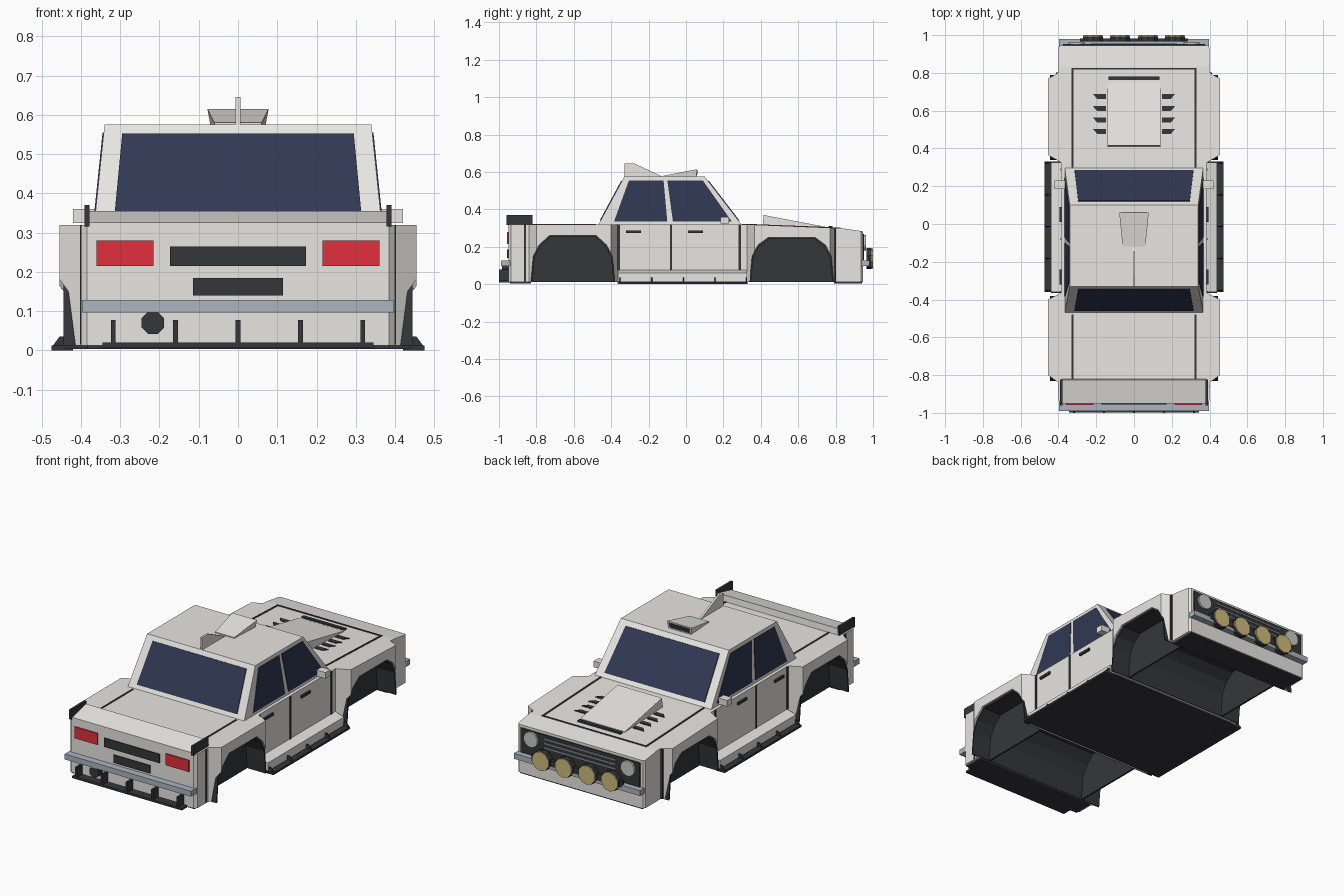
import bpy, bmesh, math
from mathutils import Vector

if "Cube" in bpy.data.objects:
    bpy.data.objects.remove(bpy.data.objects["Cube"])


def mat(name, *rgb):
    m = bpy.data.materials.new(name)
    m.diffuse_color = (*rgb, 1)
    m.use_nodes = True
    m.node_tree.nodes["Principled BSDF"].inputs["Base Color"].default_value = m.diffuse_color
    return m


WHITE = mat("paint", 0.80, 0.79, 0.76)
BLACK = mat("trim", 0.035, 0.037, 0.042)
GLASS = mat("glass", 0.03, 0.04, 0.085)
RED = mat("tail_red", 0.75, 0.03, 0.045)
CHROME = mat("bumper_metal", 0.42, 0.46, 0.52)
AMBER = mat("lamp_yellow", 0.62, 0.5, 0.2)
SILVER = mat("headlight_glass", 0.6, 0.6, 0.56)


def finish(name, bm, m, mirror=False):
    bmesh.ops.recalc_face_normals(bm, faces=bm.faces)
    me = bpy.data.meshes.new(name)
    bm.to_mesh(me)
    bm.free()
    me.materials.append(m)
    ob = bpy.data.objects.new(name, me)
    bpy.context.collection.objects.link(ob)
    if mirror:
        ob.modifiers.new("mirror", 'MIRROR')
    return ob


def slab_mesh(pts, vec):
    bm = bmesh.new()
    f = bm.faces.new([bm.verts.new(p) for p in pts])
    r = bmesh.ops.extrude_face_region(bm, geom=[f], use_keep_orig=True)
    bmesh.ops.translate(bm, vec=vec, verts=[v for v in r["geom"] if isinstance(v, bmesh.types.BMVert)])
    return bm


def slab(name, pts, vec, m, mirror=False):
    return finish(name, slab_mesh(pts, vec), m, mirror)


def box(name, x0, x1, y0, y1, z0, z1, m, mirror=False):
    return slab(name, [(x0, y0, z0), (x1, y0, z0), (x1, y1, z0), (x0, y1, z0)], (0, 0, z1 - z0), m, mirror)


def side_prism(name, yz, x0, x1, m, mirror=False):
    return slab(name, [(x0, y, z) for y, z in yz], (x1 - x0, 0, 0), m, mirror)


def disc(name, x, y0, y1, z, r, n, m, mirror=False):
    a = [2 * math.pi * (i + 0.5) / n for i in range(n)]
    return slab(name, [(x + r * math.cos(t), y0, z + r * math.sin(t)) for t in a], (0, y1 - y0, 0), m, mirror)


def hull(name, pts, m):
    bm = bmesh.new()
    for p in pts:
        bm.verts.new(p)
    bmesh.ops.convex_hull(bm, input=bm.verts)
    bmesh.ops.dissolve_limit(bm, angle_limit=0.01, verts=bm.verts, edges=bm.edges)
    return finish(name, bm, m)


def hood(y):
    return 0.32 - max(0, y - 0.32) * 0.04


# Lower body: plan outline extruded, then hood and nose sliced to slope
half = [(0.385, -0.95), (0.40, -0.935), (0.40, -0.84), (0.455, -0.80), (0.455, -0.40), (0.385, -0.365),
        (0.385, 0.325), (0.455, 0.365), (0.455, 0.77), (0.40, 0.80), (0.40, 0.935), (0.39, 0.945)]
plan = half + [(-x, y) for x, y in reversed(half)]
bm = slab_mesh([(x, y, 0.012) for x, y in plan], (0, 0, 0.308))
for y, z, slope in ((0.345, 0.319, 0.04), (0.83, 0.30, 0.15)):
    bmesh.ops.bisect_plane(bm, geom=bm.verts[:] + bm.edges[:] + bm.faces[:], plane_co=(0, y, z),
                           plane_no=Vector((0, slope, 1)), clear_outer=True)
    bmesh.ops.holes_fill(bm, edges=bm.edges[:])
body = finish("lower_body", bm, WHITE)

# Wheel arches: tunnels cut through the body, with dark liners and inner walls
for label, c, top in (("rear", -0.605, 0.26), ("front", 0.565, 0.25)):
    def arch(k, base):
        return [(c + s * k, z) for s, z in ((-0.225, base), (-0.212, 0.15), (-0.18, 0.21), (-0.125, top))] + \
               [(c + s * k, z) for s, z in ((0.125, top), (0.18, 0.21), (0.212, 0.15), (0.225, base))]
    cutter = side_prism("arch_cutter", arch(1, -0.05), -0.6, 0.6, BLACK)
    cutter.hide_render = True
    mod = body.modifiers.new("arch", 'BOOLEAN')
    mod.operation, mod.solver, mod.object = 'DIFFERENCE', 'EXACT', cutter
    bpy.context.view_layer.update()
    me = bpy.data.meshes.new_from_object(body.evaluated_get(bpy.context.evaluated_depsgraph_get()))
    body.modifiers.clear()
    body.data = me
    bpy.data.objects.remove(cutter)
    inner = [(y, z - 0.008 if z > 0.1 else z) for y, z in arch(0.965, 0.012)]
    side_prism(label + "_wheel_well", arch(1, 0.012) + inner[::-1], -0.445, 0.445, BLACK)
    side_prism(label + "_well_wall", inner, 0.32, 0.33, BLACK, True)

# Underside and sills
box("floor_pan", -0.44, 0.44, -0.365, 0.33, 0.004, 0.014, BLACK)
box("rear_undertray", -0.385, 0.385, -0.94, -0.83, 0.004, 0.014, BLACK)
box("front_undertray", -0.385, 0.385, 0.79, 0.94, 0.004, 0.014, BLACK)
slab("sill", [(0.38, -0.36, 0.014), (0.44, -0.36, 0.014), (0.44, -0.36, 0.06), (0.38, -0.36, 0.078)],
     (0, 0.685, 0), WHITE, True)
box("side_skirt", 0.42, 0.475, -0.36, 0.33, 0, 0.012, BLACK, True)
for i in range(5):
    y = -0.355 + i * 0.169
    slab("skirt_gusset", [(0.44, y, 0.01), (0.473, y, 0.01), (0.455, y, 0.035), (0.44, y, 0.035)],
         (0, 0.006, 0), BLACK, True)

# Cabin and glass
hull("cabin", [(s * x, y, z) for s in (-1, 1) for x, y, z in
               ((0.367, -0.47, 0.315), (0.367, 0.30, 0.315), (0.34, -0.33, 0.575), (0.34, 0.10, 0.575))], WHITE)


def side_x(z):
    return 0.367 - (z - 0.315) * 0.027 / 0.26


for nm, yz in (("rear_door_glass", [(-0.385, 0.335), (-0.10, 0.335), (-0.12, 0.555), (-0.305, 0.555)]),
               ("front_door_glass", [(-0.07, 0.335), (0.245, 0.335), (0.09, 0.555), (-0.10, 0.555)])):
    slab(nm, [(side_x(z) - 0.002, y, z) for y, z in yz], (0.005, 0, 0), GLASS, True)
for nm, y0, y1, d in (("rear_window", -0.47, -0.33, -1), ("windscreen", 0.30, 0.10, 1)):
    slab(nm, [(x, y0 + (y1 - y0) * (z - 0.315) / 0.26 - d * 0.002, z) for x, z in
              ((-0.315, 0.34), (0.315, 0.34), (0.295, 0.55), (-0.295, 0.55))], (0, d * 0.006, 0.002), GLASS)
box("mirror", 0.35, 0.42, 0.185, 0.23, 0.325, 0.36, WHITE, True)

# Roof intake and fin
hull("roof_intake", [(s * x, y, z) for s in (-1, 1) for x, y, z in
                     ((0.07, 0.055, 0.572), (0.078, 0.06, 0.615), (0.06, -0.12, 0.572), (0.06, -0.12, 0.58))], WHITE)
slab("intake_mouth", [(-0.06, 0.054, 0.582), (0.06, 0.054, 0.582), (0.066, 0.058, 0.607), (-0.066, 0.058, 0.607)],
     (0, 0.005, 0), BLACK)
side_prism("roof_fin", [(-0.33, 0.57), (-0.33, 0.645), (-0.275, 0.645), (-0.125, 0.575), (-0.125, 0.57)],
           -0.006, 0.006, WHITE)

# Bonnet: raised scoop, vents, shut lines
side_prism("bonnet_scoop", [(0.41, 0.31), (0.415, 0.37), (0.75, 0.306), (0.75, 0.295)], -0.14, 0.14, WHITE)
box("bonnet_slot", -0.135, 0.135, 0.763, 0.782, 0.29, 0.31, BLACK)
for y in (0.49, 0.55, 0.61, 0.675):
    z = hood(y) - 0.01
    slab("louvre", [(0.148, y - 0.013, z), (0.195, y - 0.013, z), (0.218, y + 0.014, z), (0.148, y + 0.014, z)],
         (0, 0, 0.014), BLACK, True)
side_prism("bonnet_seam", [(0.30, 0.31), (0.30, 0.323), (0.32, 0.323), (0.825, 0.303), (0.825, 0.29)],
           0.32, 0.33, BLACK, True)
box("bonnet_front_seam", -0.33, 0.33, 0.817, 0.827, 0.29, 0.303, BLACK)
box("boot_seam", 0.32, 0.33, -0.82, -0.48, 0.31, 0.323, BLACK, True)

# Door seams, handles and quarter panel seams
for y in (-0.36, -0.08, 0.288):
    box("door_seam", 0.38, 0.388, y - 0.006, y + 0.006, 0.075, 0.319, BLACK, True)
for y in (-0.28, 0.05):
    box("door_handle", 0.38, 0.395, y - 0.04, y + 0.04, 0.273, 0.287, BLACK, True)
box("rear_quarter_seam", 0.39, 0.403, -0.865, -0.855, 0.015, 0.319, BLACK, True)
box("front_quarter_seam", 0.39, 0.413, 0.793, 0.801, 0.015, 0.297, BLACK, True)

# Rear spoiler with end plates
side_prism("spoiler", [(-0.82, 0.315), (-0.825, 0.355), (-0.95, 0.326), (-0.95, 0.315)], -0.38, 0.38, WHITE)
box("spoiler_end_plate", 0.378, 0.391, -0.96, -0.822, 0.316, 0.371, BLACK, True)

# Rear face
box("tail_light", 0.215, 0.36, -0.957, -0.945, 0.215, 0.28, RED, True)
box("rear_vent", -0.173, 0.173, -0.956, -0.945, 0.215, 0.265, BLACK)
box("rear_plate_recess", -0.115, 0.115, -0.956, -0.945, 0.14, 0.185, BLACK)
box("rear_bumper", -0.397, 0.397, -0.99, -0.94, 0.097, 0.128, CHROME)
disc("exhaust", -0.217, -0.985, -0.94, 0.07, 0.031, 8, BLACK)
box("diffuser", -0.345, 0.345, -0.998, -0.90, 0.008, 0.02, BLACK)
for i in range(-2, 3):
    x = i * 0.159
    box("diffuser_fin", x - 0.006, x + 0.006, -1.0, -0.94, 0.01, 0.078, BLACK)

# Front face
box("grille", -0.375, 0.375, 0.94, 0.952, 0.13, 0.268, BLACK)
for z in (0.195, 0.22, 0.245):
    box("grille_slat", -0.225, 0.225, 0.945, 0.958, z - 0.004, z + 0.004, CHROME)
disc("headlight", 0.305, 0.94, 0.962, 0.222, 0.044, 12, SILVER, True)
box("front_bumper", -0.397, 0.397, 0.925, 0.98, 0.097, 0.128, CHROME)
box("lamp_bar", -0.285, 0.285, 0.965, 0.982, 0.115, 0.15, BLACK)
for x in (0.074, 0.217):
    disc("lamp_housing", x, 0.965, 0.993, 0.137, 0.056, 10, BLACK, True)
    disc("spot_lamp", x, 0.99, 1.0, 0.137, 0.054, 10, AMBER, True)
